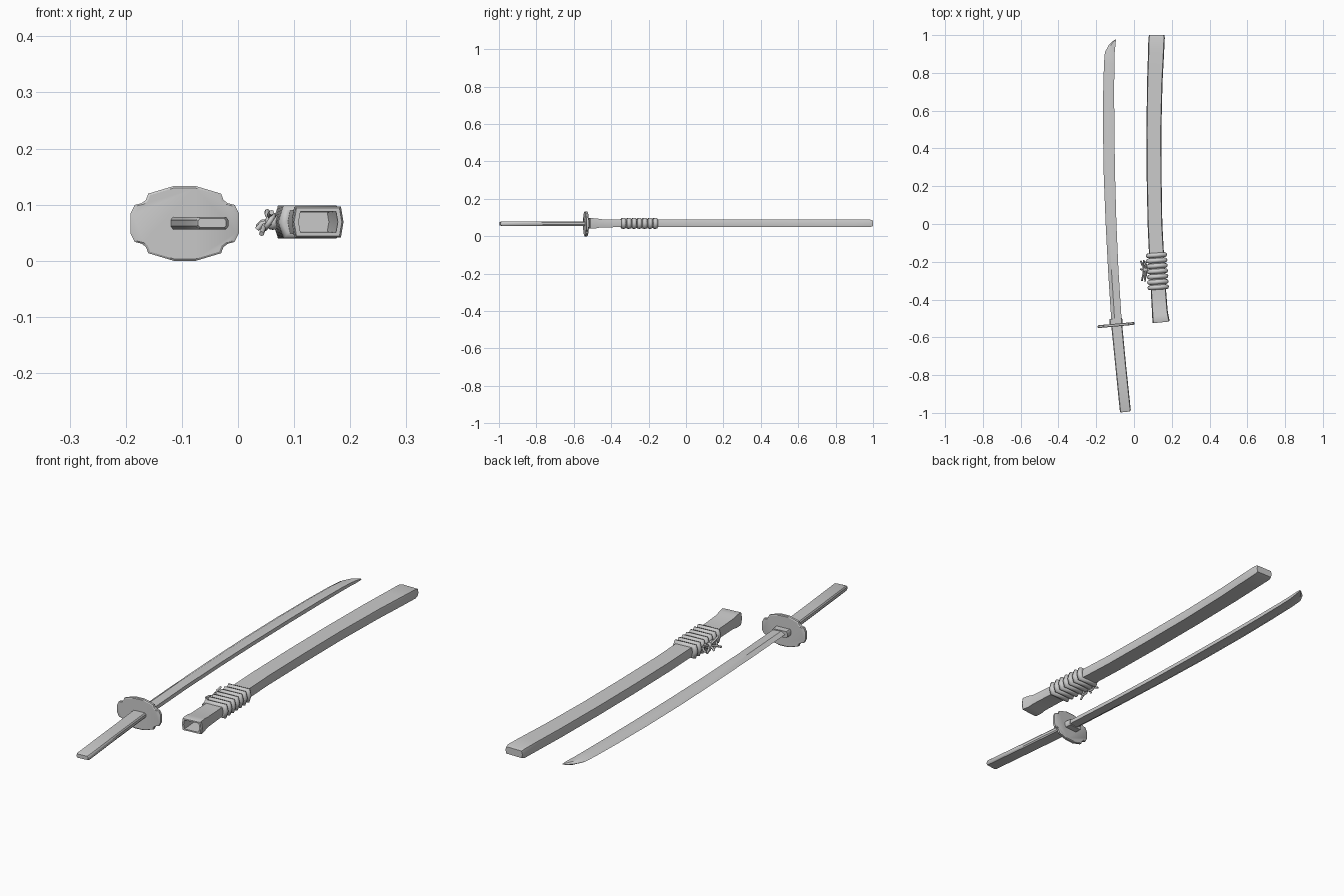
import bpy, bmesh, math
from mathutils import Vector

if "Cube" in bpy.data.objects:
    bpy.data.objects.remove(bpy.data.objects["Cube"])

def finish(bm, name, angle=35):
    bmesh.ops.recalc_face_normals(bm, faces=bm.faces)
    me = bpy.data.meshes.new(name)
    bm.to_mesh(me)
    bm.free()
    ob = bpy.data.objects.new(name, me)
    bpy.context.collection.objects.link(ob)
    bpy.ops.object.select_all(action='DESELECT')
    ob.select_set(True)
    bpy.context.view_layer.objects.active = ob
    bpy.ops.object.shade_smooth_by_angle(angle=math.radians(angle))
    return ob

def loft(name, section, z, stations):
    """Station: y, left x, right x, half thickness, tilt of the cross-section."""
    bm = bmesh.new()
    rings = []
    for y, l, r, h, t in stations:
        c, w = (l + r) / 2, (r - l) / 2
        rings.append([bm.verts.new((c + u * w, y + t * u * w, z + v * h)) for u, v in section])
    n = len(section)
    for a, b in zip(rings, rings[1:]):
        for i in range(n):
            bm.faces.new((a[i], a[(i + 1) % n], b[(i + 1) % n], b[i]))
    bm.faces.new(rings[0])
    bm.faces.new(rings[-1])
    return finish(bm, name)

def cord(name, paths, radius, closed=False):
    cu = bpy.data.curves.new(name, 'CURVE')
    cu.dimensions = '3D'
    cu.bevel_depth = radius
    cu.bevel_resolution = 2
    cu.use_fill_caps = True
    for pts in paths:
        sp = cu.splines.new('POLY')
        sp.points.add(len(pts) - 1)
        for p, co in zip(sp.points, pts):
            p.co = (*co, 1)
        sp.use_cyclic_u = closed
        sp.use_smooth = True
    ob = bpy.data.objects.new(name, cu)
    bpy.context.collection.objects.link(ob)
    return ob

ZS, ZC = 0.067, 0.069
HEX = [(-1, 0), (-.9, -1), (.9, -1), (1, 0), (.9, 1), (-.9, 1)]
OCT = [(-1, -.5), (-.86, -1), (.86, -1), (1, -.5), (1, .5), (.86, 1), (-.86, 1), (-1, .5)]

# blade: cutting edge on -x, ridge, flat spine on +x
BLADE = [(-1, 0), (-.35, -1), (1, -.75), (1, .75), (-.35, 1)]
loft("blade", BLADE, ZS, [(y, l, r, h, 0) for y, l, r, h in [
    (-.53, -.119, -.064, .011), (-.25, -.137, -.082, .011), (0, -.15, -.093, .011),
    (.25, -.16, -.1, .011), (.5, -.164, -.104, .011), (.7, -.163, -.105, .011),
    (.85, -.159, -.104, .010), (.91, -.154, -.102, .009), (.95, -.132, -.098, .007),
    (.968, -.112, -.096, .004), (.978, -.097, -.095, .001)]])

# handle and blade collar
loft("handle", OCT, ZS, [
    (-.995, -.071, -.021, .008, .1), (-.987, -.075, -.017, .011, .1),
    (-.76, -.098, -.041, .011, .1), (-.53, -.121, -.063, .011, .1)])
loft("blade_collar", OCT, ZS, [
    (-.535, -.129, -.059, .014, .1), (-.5, -.131, -.063, .014, .1)])

# guard: lobed plate with notched corners, mirrored from one quarter
Q = [(.097, .017), (.089, .033), (.077, .036), (.069, .042), (.065, .053), (.02, .0665)]
outline = Q + [(-x, z) for x, z in reversed(Q)] + [(-x, -z) for x, z in Q] + [(x, -z) for x, z in reversed(Q)]
bm = bmesh.new()
rings = []
for y, s in [(-.0075, .95), (-.005, 1), (.005, 1), (.0075, .95)]:
    rings.append([bm.verts.new((-.095 + x * s, -.535 + y + .09 * x * s, .0665 + z * s)) for x, z in outline])
for a, b in zip(rings, rings[1:]):
    for i in range(len(a)):
        j = (i + 1) % len(a)
        bm.faces.new((a[i], a[j], b[j], b[i]))
bm.faces.new(rings[0])
bm.faces.new(rings[-1])
finish(bm, "guard", 30)

# scabbard with a hollow mouth: inner wall first, then lip and outside
loft("scabbard", HEX, ZC, [
    (-.42, .102, .162, .017, .08), (-.515, .108, .178, .019, .1),
    (-.521, .108, .178, .019, .1), (-.521, .1, .185, .025, .1),
    (-.515, .098, .188, .0275, .1), (-.485, .096, .182, .027, .1),
    (-.46, .095, .178, .022, .1), (-.37, .09, .171, .0205, .08),
    (-.15, .079, .158, .02, .06), (0, .072, .15, .02, .04), (.25, .067, .146, .02, .02),
    (.5, .066, .145, .02, 0), (.75, .069, .151, .02, 0), (.9, .074, .159, .02, 0),
    (.985, .076, .163, .0195, 0), (1, .08, .161, .015, 0)])

# seven cord loops around the scabbard
loops = []
for i in range(7):
    y = -.335 + i * .0283
    c = .1235 - (y + .25) * .055
    loops.append([(c + u * .044, y + u * .003, ZC + v * .0195) for u, v in HEX])
cord("cord_wrap", loops, .0128, True)

# side knot: lump, loose ends and two small bows
bm = bmesh.new()
bmesh.ops.create_uvsphere(bm, u_segments=12, v_segments=8, radius=.014)
for v in bm.verts:
    v.co += Vector((.062, -.243, .069))
finish(bm, "knot", 60)
K = (.062, -.243, .069)
ends = [(.036, -.195, .062), (.052, -.192, .088), (.042, -.3, .048), (.06, -.305, .086), (.034, -.24, .056)]
strands = []
for e in ends:
    mid = [(a + b) / 2 for a, b in zip(K, e)]
    strands.append([K, (mid[0] - .005, mid[1], mid[2] + .004), e])
cord("knot_ends", strands, .0045)
bows = []
for s in (-1, 1):
    bows.append([(.056 + .008 * math.sin(a), -.243 + s * .022 * (1 - math.cos(a)),
                  .069 + .012 * math.sin(a)) for a in [k * math.tau / 12 for k in range(12)]])
cord("knot_bows", bows, .0045, True)
